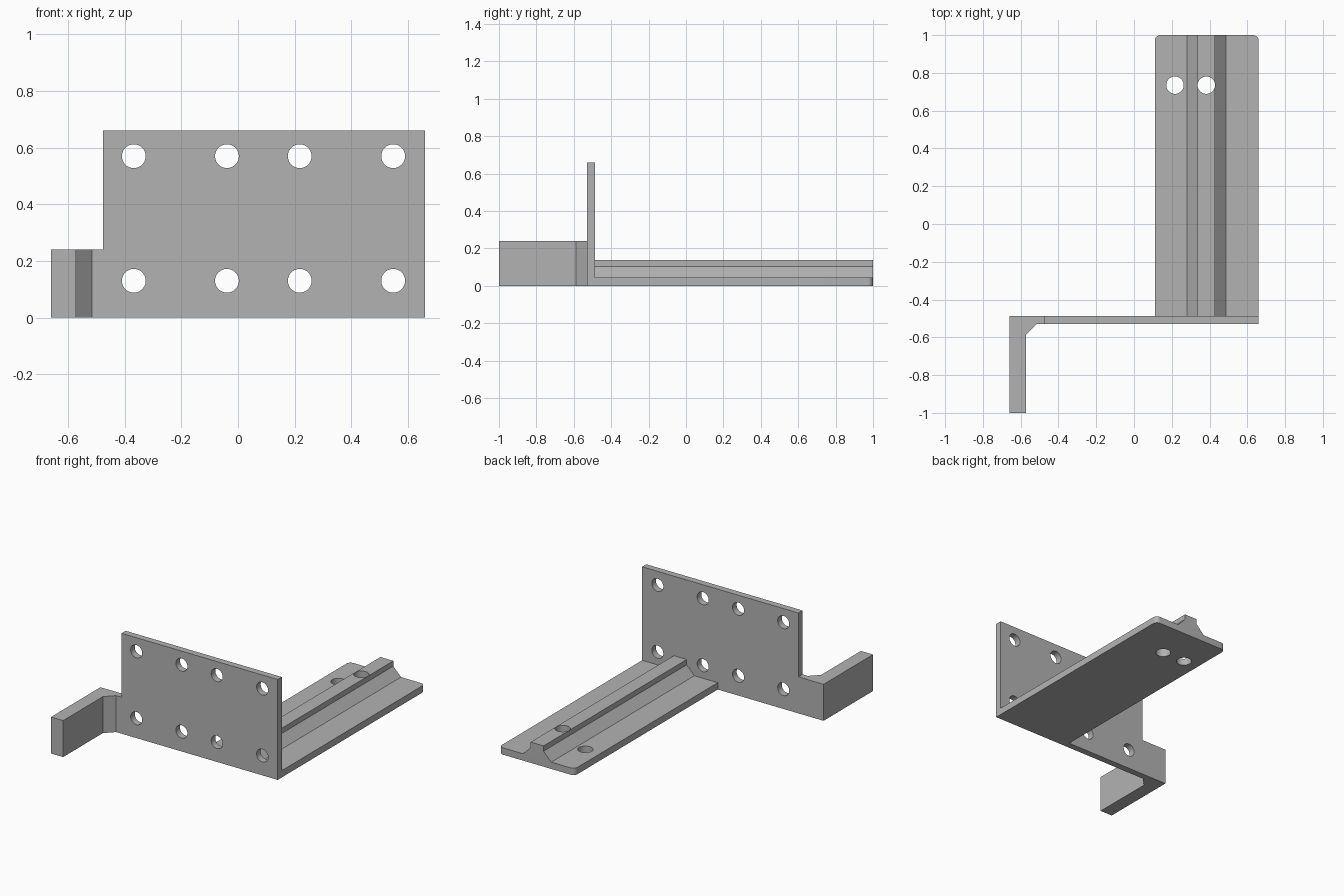
import bpy, bmesh, math
from mathutils import Vector

cube = bpy.data.objects.get("Cube")
if cube:
    bpy.data.objects.remove(cube, do_unlink=True)

GREY = (0.45, 0.45, 0.45, 1)
mat = bpy.data.materials.new("plain grey")
mat.use_nodes = True
mat.diffuse_color = GREY
mat.node_tree.nodes["Principled BSDF"].inputs["Base Color"].default_value = GREY


def extrude(name, profile, axis, start, end):
    """Prism: the profile lies in the plane across the axis (xz for y, xy for z)."""
    bm = bmesh.new()
    place = (lambda u, v: (u, start, v)) if axis == "y" else (lambda u, v: (u, v, start))
    face = bm.faces.new([bm.verts.new(place(u, v)) for u, v in profile])
    step = Vector((0, end - start, 0) if axis == "y" else (0, 0, end - start))
    out = bmesh.ops.extrude_face_region(bm, geom=[face])
    moved = [g for g in out["geom"] if isinstance(g, bmesh.types.BMVert)]
    bmesh.ops.translate(bm, verts=moved, vec=step)
    bmesh.ops.recalc_face_normals(bm, faces=bm.faces)
    mesh = bpy.data.meshes.new(name)
    bm.to_mesh(mesh)
    bm.free()
    obj = bpy.data.objects.new(name, mesh)
    mesh.materials.append(mat)
    bpy.context.collection.objects.link(obj)
    return obj


def activate(obj):
    bpy.ops.object.select_all(action="DESELECT")
    obj.select_set(True)
    bpy.context.view_layer.objects.active = obj


def apply_boolean(obj, tool, operation):
    mod = obj.modifiers.new("boolean", "BOOLEAN")
    mod.operation, mod.solver, mod.object = operation, "EXACT", tool
    activate(obj)
    bpy.ops.object.modifier_apply(modifier=mod.name)
    bpy.data.objects.remove(tool, do_unlink=True)


def circle(u, v, r, n=40):
    return [(u + r * math.cos(2 * math.pi * i / n), v + r * math.sin(2 * math.pi * i / n))
            for i in range(n)]


def corner(cx, cy, r, a0, n=8):
    return [(cx + r * math.cos(a0 + math.pi / 2 * i / n), cy + r * math.sin(a0 + math.pi / 2 * i / n))
            for i in range(n + 1)]


RIGHT, LEFT = -0.66, 0.66
FRONT, BACK = -0.53, -0.487

# Upright mounting plate with the lower tab
plate = extrude("mounting_plate", [(RIGHT, 0), (LEFT, 0), (LEFT, 0.66), (-0.477, 0.66),
                                   (-0.477, 0.24), (RIGHT, 0.24)], "y", FRONT, BACK)
for x in (-0.368, -0.039, 0.218, 0.548):
    for z in (0.13, 0.57):
        apply_boolean(plate, extrude("hole", circle(x, z, 0.042), "y", -0.7, -0.3), "DIFFERENCE")

# Forward arm with chamfered inner corner
arm = extrude("side_arm", [(RIGHT, -1), (-0.572, -1), (-0.572, -0.587), (-0.515, FRONT),
                           (RIGHT, FRONT)], "z", 0, 0.24)

# Rear foot with rounded far corners
R, IN = 0.03, 0.11
outline = [(IN, BACK), (LEFT, BACK)]
outline += corner(LEFT - R, 1 - R, R, 0) + corner(IN + R, 1 - R, R, math.pi / 2)
foot = extrude("rear_foot", outline, "z", 0, 0.045)

# Rib with straight upper sides and flared skirts
MID = 0.383
half = [(0.103, 0.045), (0.047, 0.102), (0.047, 0.137)]
rib_profile = [(MID + w, z) for w, z in half] + [(MID - w, z) for w, z in reversed(half)]
rib = extrude("foot_rib", rib_profile, "y", BACK, 1)
apply_boolean(foot, rib, "UNION")
for x in (0.217, MID):
    apply_boolean(foot, extrude("hole", circle(x, 0.735, 0.046), "z", -0.1, 0.3), "DIFFERENCE")

# Smooth hole walls and corners, keep edges sharp
for obj in (plate, arm, foot):
    activate(obj)
    bpy.ops.object.shade_smooth_by_angle(angle=math.radians(25))
